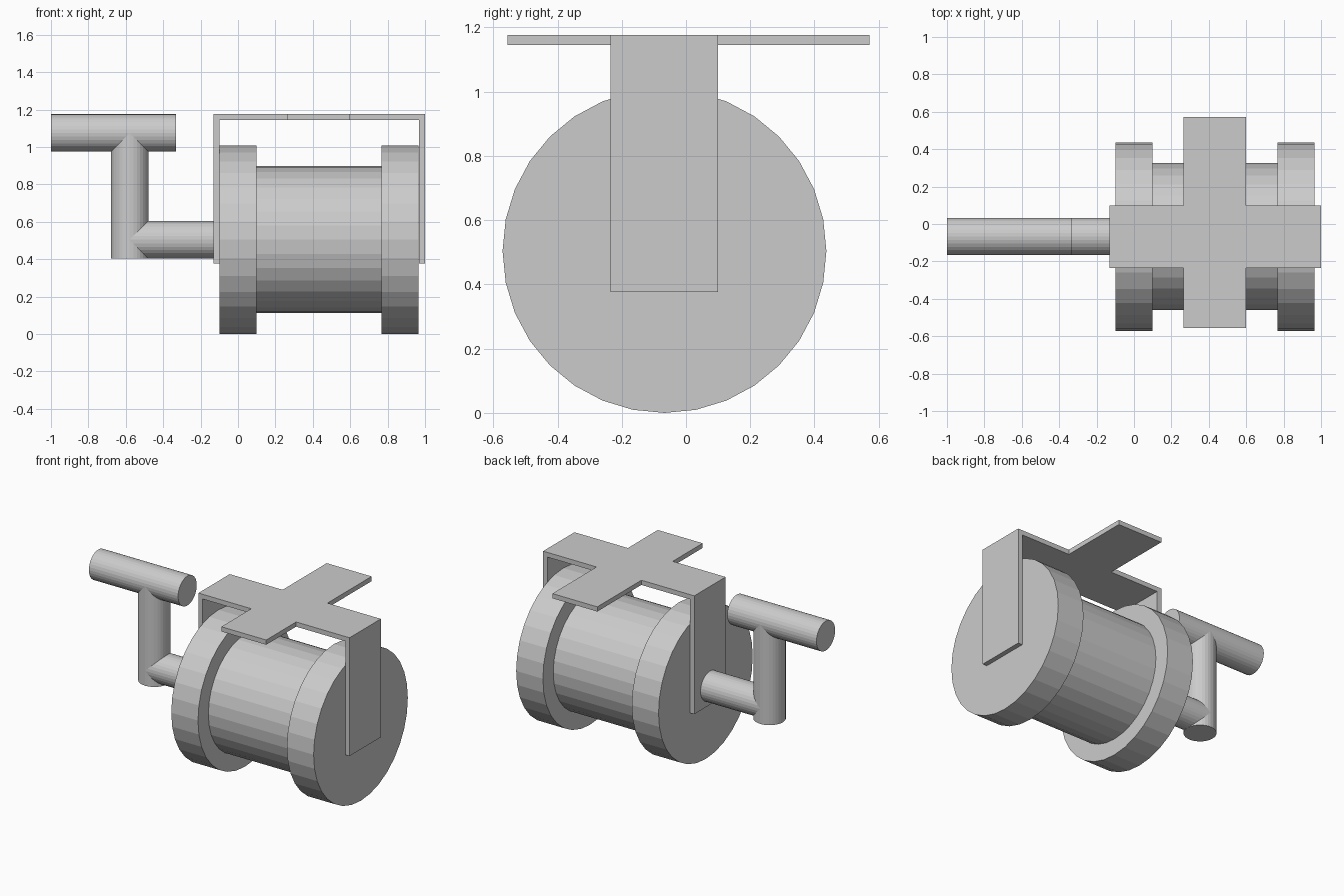
import bpy
from mathutils import Vector

if "Cube" in bpy.data.objects:
    bpy.data.objects.remove(bpy.data.objects["Cube"])

AXIS_Y = -0.067   # shared centre line of spool and crank
AXIS_Z = 0.504


def rod(name, start, end, radius, sides=32):
    """Flat-shaded cylinder running between two points."""
    a, b = Vector(start), Vector(end)
    bpy.ops.mesh.primitive_cylinder_add(
        vertices=sides, radius=radius, depth=(b - a).length, location=(a + b) / 2,
        rotation=(b - a).to_track_quat('Z', 'Y').to_euler())
    obj = bpy.context.object
    obj.name = name
    return obj


def x_rod(name, x0, x1, radius, z=AXIS_Z):
    return rod(name, (x0, AXIS_Y, z), (x1, AXIS_Y, z), radius)


# Spool: drum between two flanges
x_rod("drum", 0.1, 0.766, 0.393)
x_rod("flange_left", -0.1, 0.1, 0.504)
x_rod("flange_right", 0.766, 0.966, 0.504)

# Crank: axle, arm and grip
x_rod("crank_axle", -0.579, -0.1, 0.1)
rod("crank_arm", (-0.579, AXIS_Y, 0.404), (-0.579, AXIS_Y, 1.075), 0.1)
x_rod("crank_grip", -1.0, -0.332, 0.1, z=1.075)

# Bracket: folded strip with two side wings, given thickness inward
front, back, top = -0.235, 0.1, 1.177
path = [(-0.132, 0.376), (-0.132, top), (0.264, top),
        (0.6, top), (1.0, top), (1.0, 0.376)]
n = len(path)
verts = [(x, y, z) for y in (front, back) for x, z in path]
faces = [(i, i + 1, n + i + 1, n + i) for i in range(n - 1)]
verts += [(0.264, -0.555, top), (0.6, -0.555, top),
          (0.6, 0.572, top), (0.264, 0.572, top)]
faces += [(2 * n, 2 * n + 1, 3, 2), (n + 2, n + 3, 2 * n + 2, 2 * n + 3)]
mesh = bpy.data.meshes.new("mounting_bracket")
mesh.from_pydata(verts, [], faces)
bracket = bpy.data.objects.new("mounting_bracket", mesh)
bpy.context.collection.objects.link(bracket)
solid = bracket.modifiers.new("thickness", 'SOLIDIFY')
solid.thickness = 0.032
solid.offset = -1
solid.use_even_offset = True
